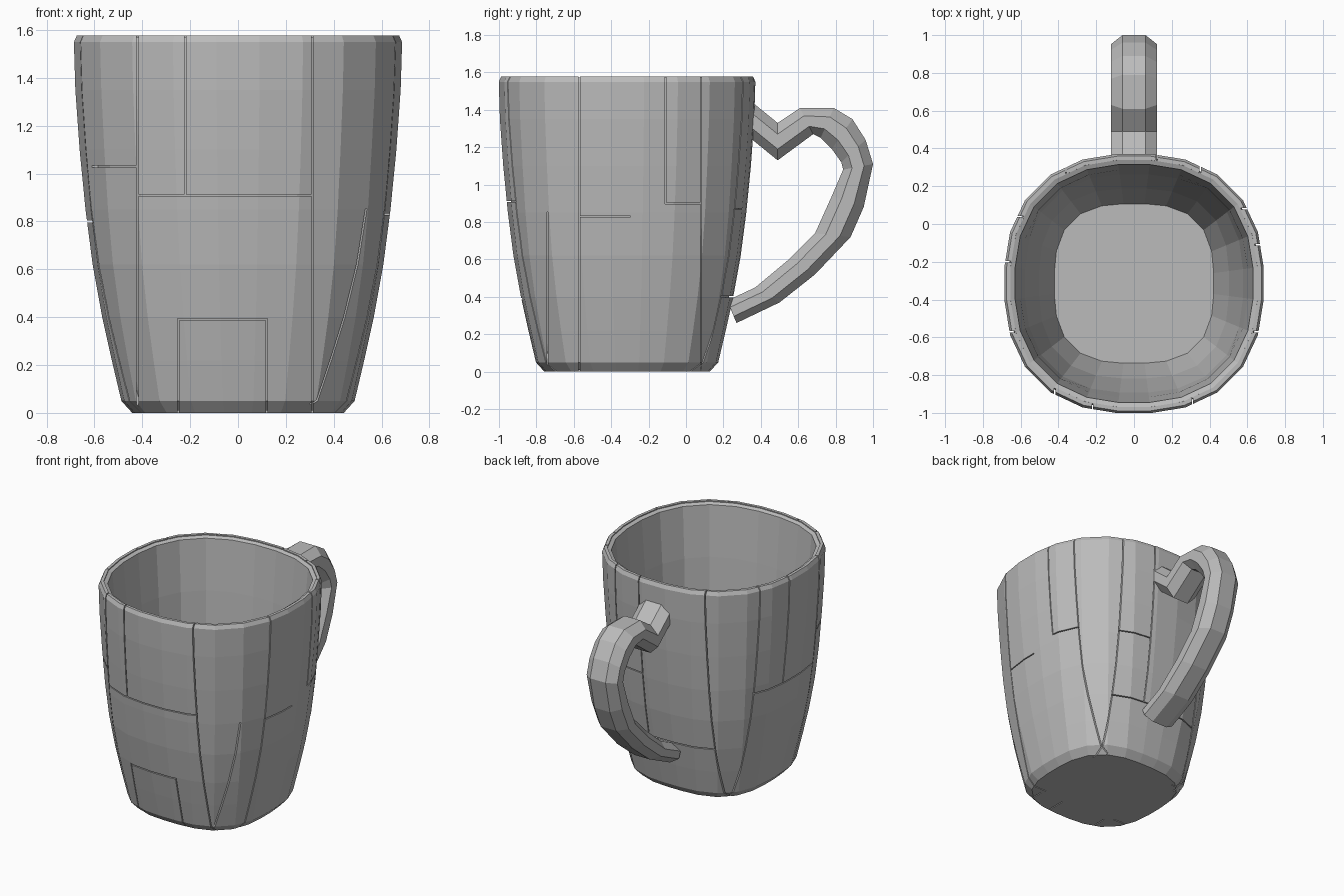
import bpy, bmesh, math
from mathutils import Vector

if "Cube" in bpy.data.objects:
    bpy.data.objects.remove(bpy.data.objects["Cube"])

grey = bpy.data.materials.new("clay grey")
grey.use_nodes = True
grey.diffuse_color = (0.5, 0.5, 0.5, 1)
grey.node_tree.nodes["Principled BSDF"].inputs["Base Color"].default_value = (0.5, 0.5, 0.5, 1)

CY = -0.315      # centre of the cup along y
SEGMENTS = 24


def finish(bm, name):
    bmesh.ops.recalc_face_normals(bm, faces=bm.faces)
    mesh = bpy.data.meshes.new(name)
    bm.to_mesh(mesh)
    bm.free()
    mesh.materials.append(grey)
    obj = bpy.data.objects.new(name, mesh)
    bpy.context.collection.objects.link(obj)
    return obj


def loft(name, loops):
    """Skin closed loops of points and cap both ends."""
    bm = bmesh.new()
    rings = [[bm.verts.new(p) for p in loop] for loop in loops]
    for a, b in zip(rings, rings[1:]):
        for i in range(len(a)):
            j = (i + 1) % len(a)
            bm.faces.new((a[i], a[j], b[j], b[i]))
    bm.faces.new(rings[0])
    bm.faces.new(rings[-1])
    return finish(bm, name)


def rounded_ring(radius, z):
    """Rounded-square ring, squarer towards the base."""
    n = 2.9 - 0.5 * min(1, z / 1.2)
    ring = []
    for i in range(SEGMENTS):
        a = math.tau * (i + 0.5) / SEGMENTS
        c, s = math.cos(a), math.sin(a)
        r = radius * 1.006 / (abs(c) ** n + abs(s) ** n) ** (1 / n)
        ring.append((r * c, CY + r * s, z))
    return ring


def cup(name, profile):
    return loft(name, [rounded_ring(r, z) for r, z in profile])


# Cup: outer layer that carries the seams, and an inner liner
outer = [(0.44, 0), (0.485, 0.05), (0.525, 0.22), (0.565, 0.4), (0.605, 0.62),
         (0.635, 0.85), (0.66, 1.1), (0.678, 1.35), (0.684, 1.55)]
shell = cup("cup_outer", outer + [(0.672, 1.577), (0.652, 1.577)]
            + [(r - 0.03, max(z, 0.03)) for r, z in reversed(outer[1:-1])])
cup("cup_liner", [(r - 0.022, max(z, 0.01)) for r, z in outer]
    + [(0.656, 1.572), (0.628, 1.56), (0.6, 1.2), (0.575, 0.85), (0.5, 0.4), (0.42, 0.12)])

# Seams: thin slits as (side, from, to, low, high) measured along each wall
TOP = 1.7
front = [(-0.42, -0.42, -0.1, TOP), (-0.22, -0.22, 0.91, TOP), (0.31, 0.31, -0.1, TOP),
         (-0.25, -0.25, -0.1, 0.39), (0.12, 0.12, -0.1, 0.39), (-0.25, 0.12, 0.39, 0.39),
         (-0.42, 0.31, 0.91, 0.91), (-0.64, -0.42, 1.03, 1.03)]
back = [(-0.36, -0.36, -0.1, TOP), (0.12, 0.12, 0.4, TOP), (0.35, 0.35, -0.1, TOP),
        (0.12, 0.35, 0.87, 0.87), (-0.36, 0.35, 0.4, 0.4)]
right = [(-0.57, -0.57, -0.1, TOP), (-0.74, -0.74, -0.1, 0.85), (-0.11, -0.11, 0.9, TOP),
         (0.08, 0.08, -0.1, TOP), (-0.57, -0.3, 0.83, 0.83), (-0.11, 0.08, 0.9, 0.9)]
left = [(-0.57, -0.57, -0.1, TOP), (0.04, 0.04, -0.1, TOP), (-0.2, -0.2, 0.8, TOP),
        (-0.57, 0.04, 0.8, 0.8)]

bm = bmesh.new()


def slit(along_x, sign, seam):
    a, b, low, high = seam
    middle, length = (a + b) / 2, b - a + 0.007
    depth_at = sign * 0.55
    if along_x:
        place, size = (middle, CY + depth_at, (low + high) / 2), (length, 0.5)
    else:
        place, size = (depth_at, middle, (low + high) / 2), (0.5, length)
    verts = bmesh.ops.create_cube(bm, size=1)["verts"]
    bmesh.ops.scale(bm, verts=verts, vec=(*size, high - low + 0.007))
    bmesh.ops.translate(bm, verts=verts, vec=place)


for seams, along_x, sign in ((front, True, -1), (back, True, 1), (right, False, 1), (left, False, -1)):
    for seam in seams:
        slit(along_x, sign, seam)
cutter = finish(bm, "seam_cutter")
cutter.hide_render = True
cutter.hide_set(True)
cut = shell.modifiers.new("seams", "BOOLEAN")
cut.operation = "DIFFERENCE"
cut.solver = "EXACT"
cut.use_self = True
cut.object = cutter
# Bake the seams in and drop the cutter
bpy.context.view_layer.update()
baked = bpy.data.meshes.new_from_object(shell.evaluated_get(bpy.context.evaluated_depsgraph_get()))
shell.modifiers.clear()
shell.data = baked
bpy.data.objects.remove(cutter)

# Handle: outer and inner edge points (y, z) from the rim down to the base
edges = [((0.33, 1.46), (0.33, 1.26)), ((0.49, 1.33), (0.49, 1.13)), ((0.61, 1.41), (0.68, 1.27)),
         ((0.79, 1.41), (0.72, 1.25)), ((0.89, 1.35), (0.78, 1.19)), ((0.96, 1.24), (0.83, 1.12)),
         ((1.0, 1.11), (0.84, 1.08)), ((0.95, 0.88), (0.78, 0.94)), ((0.88, 0.72), (0.69, 0.74)),
         ((0.69, 0.52), (0.55, 0.6)), ((0.5, 0.37), (0.37, 0.45)), ((0.27, 0.26), (0.22, 0.38))]
section = [(0.5, 0), (1, 0.3), (1, 0.7), (0.5, 1), (-0.5, 1), (-1, 0.7), (-1, 0.3), (-0.5, 0)]
loops = []
for far, near in edges:
    far, near = Vector((0, *far)), Vector((0, *near))
    loops.append([near.lerp(far, t) + Vector((0.122 * x, 0, 0)) for x, t in section])
loft("handle", loops)
